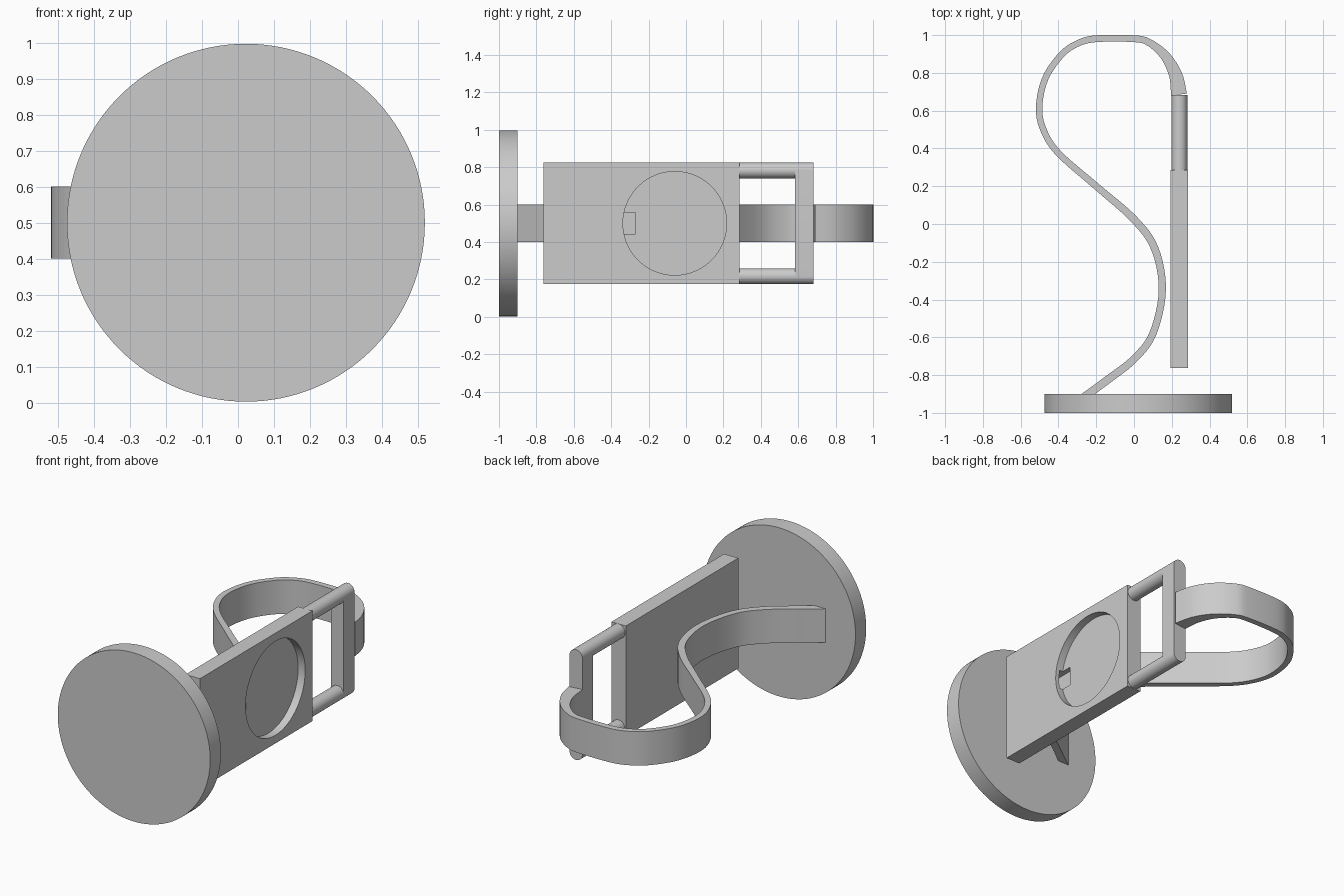
import bpy, bmesh, math
from mathutils import Vector, Matrix

cube = bpy.data.objects.get("Cube")
if cube:
    bpy.data.objects.remove(cube, do_unlink=True)

GREY = (0.6, 0.6, 0.6, 1)
mat = bpy.data.materials.new("plain grey")
mat.use_nodes = True
mat.diffuse_color = GREY
mat.node_tree.nodes["Principled BSDF"].inputs["Base Color"].default_value = GREY
MID = 0.5


def finish(name, bm, smooth=True):
    bmesh.ops.recalc_face_normals(bm, faces=bm.faces)
    mesh = bpy.data.meshes.new(name)
    bm.to_mesh(mesh)
    bm.free()
    obj = bpy.data.objects.new(name, mesh)
    bpy.context.collection.objects.link(obj)
    mesh.materials.append(mat)
    if smooth:
        bpy.ops.object.select_all(action='DESELECT')
        obj.select_set(True)
        bpy.context.view_layer.objects.active = obj
        bpy.ops.object.shade_smooth_by_angle(angle=math.radians(30))
    return obj


def box(name, lo, hi):
    lo, hi = Vector(lo), Vector(hi)
    bm = bmesh.new()
    bmesh.ops.create_cube(bm, size=1, matrix=Matrix.Translation((lo + hi) / 2)
                          @ Matrix.Diagonal((*(hi - lo), 1)))
    return finish(name, bm, False)


def cylinder(name, centre, radius, depth, axis, segments=64):
    bm = bmesh.new()
    turn = Vector((0, 0, 1)).rotation_difference(Vector(axis)).to_matrix().to_4x4()
    bmesh.ops.create_cone(bm, cap_ends=True, segments=segments, radius1=radius,
                          radius2=radius, depth=depth,
                          matrix=Matrix.Translation(centre) @ turn)
    return finish(name, bm)


def extrude(name, outline, offset):
    bm = bmesh.new()
    face = bm.faces.new([bm.verts.new(p) for p in outline])
    new = bmesh.ops.extrude_face_region(bm, geom=[face])["geom"]
    bmesh.ops.translate(bm, vec=offset,
                        verts=[v for v in new if isinstance(v, bmesh.types.BMVert)])
    return finish(name, bm)


def cut(target, cutter):
    mod = target.modifiers.new(cutter.name, 'BOOLEAN')
    mod.operation = 'DIFFERENCE'
    mod.solver = 'EXACT'
    mod.object = cutter
    cutter.hide_render = True
    cutter.hide_set(True)


# Round base disc
cylinder("base_disc", (0.022, -0.95, MID), 0.497, 0.1, (0, 1, 0), 128)

# Holder plate with a round recess and a cable channel
plate = box("holder_plate", (0.193, -0.763, 0.175), (0.286, 0.285, 0.825))
cut(plate, cylinder("recess_cutter", (0.29, -0.06, MID), 0.277, 0.1, (1, 0, 0), 96))
cut(plate, box("channel_cutter", (0.21, -0.8, 0.443), (0.262, -0.27, 0.557)))

# Two round rods joining the plate to the end bar
R = 0.042
for side, label in ((1, "upper"), (-1, "lower")):
    cylinder(label + "_rod", (0.24, 0.435, MID + side * (0.325 - R)), R, 0.31,
             (0, 1, 0), 48)

# End bar with rounded ends
bar = []
for i in range(50):
    a = math.pi * (i % 25) / 24
    s = 1 if i < 25 else -1
    bar.append((0.24 + s * R * math.cos(a), 0.582,
                MID + s * (0.325 - R + R * math.sin(a))))
extrude("end_bar", bar, (0, 0.1, 0))

# Curved strap: centre line x, y and half thickness
path = [Vector(p) for p in (
    (-0.27, -0.92, .021), (-0.14, -0.825, .021), (0, -0.715, .02), (0.1, -0.58, .019),
    (0.15, -0.35, .019), (0.11, -0.13, .02), (0, 0.025, .02), (-0.2, 0.2, .018),
    (-0.4, 0.375, .017), (-0.48, 0.5, .017), (-0.502, 0.62, .017),
    (-0.47, 0.77, .017), (-0.385, 0.895, .017), (-0.3, 0.955, .017),
    (-0.2, 0.981, .018), (0, 0.981, .018), (0.08, 0.961, .019),
    (0.165, 0.89, .026), (0.22, 0.79, .035), (0.238, 0.685, .042))]
pts = []
for i in range(len(path) - 1):
    a, b, c, d = (path[max(0, min(len(path) - 1, i + k))] for k in (-1, 0, 1, 2))
    for j in range(6):
        t = j / 6
        pts.append(b + (c - a) * t / 2 + (a * 2 - b * 5 + c * 4 - d) * t * t / 2
                   + (b * 3 - a - c * 3 + d) * t ** 3 / 2)
pts.append(path[-1])
left, right = [], []
for i, p in enumerate(pts):
    run = pts[min(i + 1, len(pts) - 1)] - pts[max(i - 1, 0)]
    side = Vector((-run.y, run.x, 0)).normalized() * p.z
    centre = Vector((p.x, p.y, 0.4))
    left.append(centre + side)
    right.append(centre - side)
extrude("curved_strap", left + right[::-1], (0, 0, 0.2))
